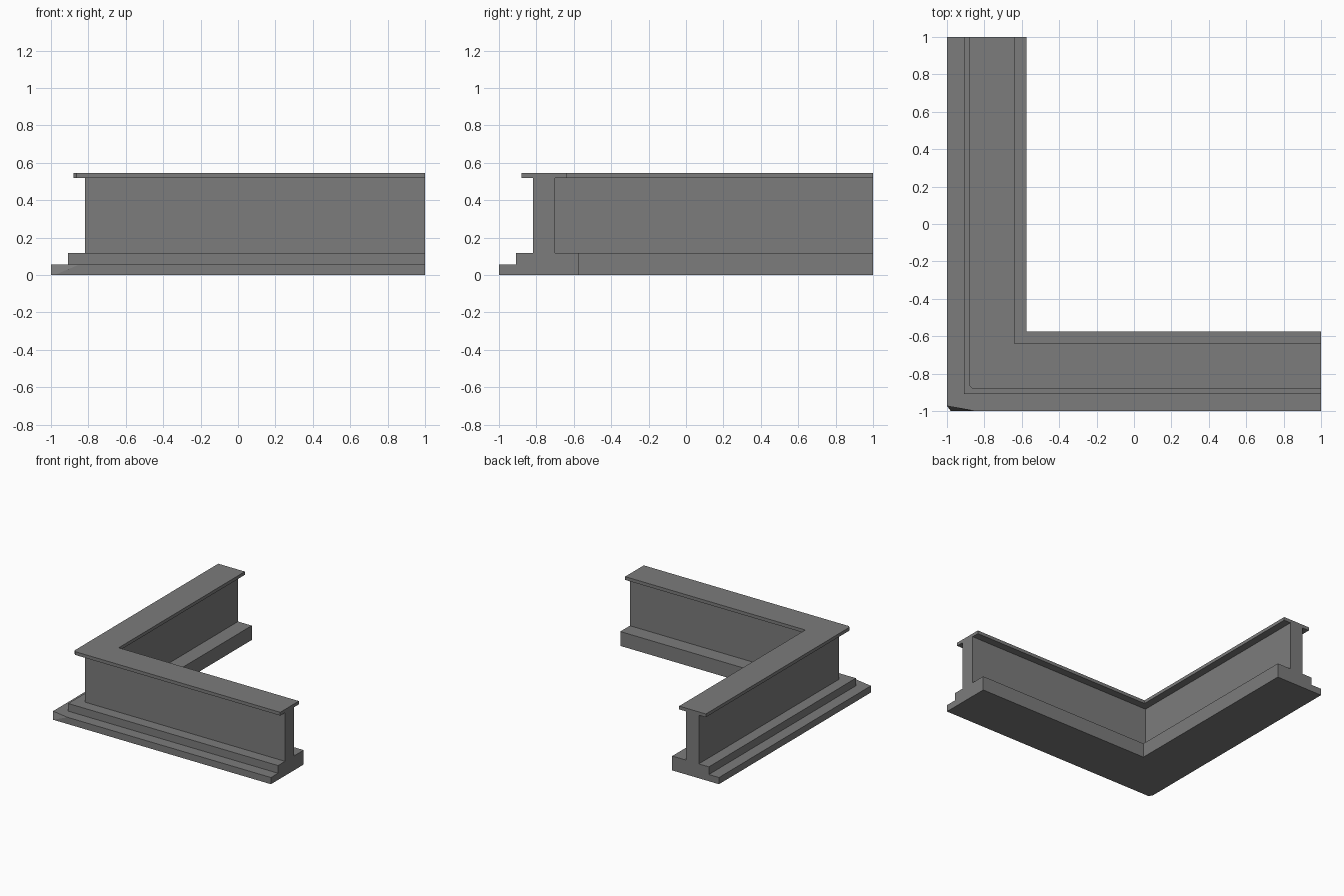
import bpy
import bmesh

cube = bpy.data.objects.get("Cube")
if cube:
    bpy.data.objects.remove(cube, do_unlink=True)

grey = bpy.data.materials.new("mid_grey")
grey.use_nodes = True
colour = (0.2, 0.2, 0.2, 1)
grey.diffuse_color = colour
grey.node_tree.nodes["Principled BSDF"].inputs["Base Color"].default_value = colour

# Wall cross-section: position, height, corner cut on the left leg and on the front leg
PROFILE = [
    (-1.0, 0.0, 0.027, 0.02), (-1.0, 0.055, 0.027, 0.15),    # plinth
    (-0.908, 0.055, 0, 0), (-0.908, 0.118, 0, 0),            # step
    (-0.817, 0.118, 0, 0), (-0.817, 0.518, 0, 0),            # outer wall
    (-0.88, 0.518, 0.016, 0.016), (-0.88, 0.545, 0.016, 0.016),  # cap
    (-0.638, 0.545, 0, 0), (-0.638, 0.518, 0, 0),
    (-0.7, 0.518, 0, 0), (-0.7, 0.118, 0, 0),                # inner wall
    (-0.575, 0.118, 0, 0), (-0.575, 0.0, 0, 0),              # inner plinth
]

# Sweep the section down the left leg, round the corner and along the front leg
bm = bmesh.new()
stations = [
    lambda d, a, b: (d, 1),
    lambda d, a, b: (d, d + a),
    lambda d, a, b: (d + b, d),
    lambda d, a, b: (1, d),
]
rings = [[bm.verts.new((*place(d, a, b), z)) for d, z, a, b in PROFILE]
         for place in stations]
count = len(PROFILE)
for first, second in zip(rings, rings[1:]):
    for i in range(count):
        j = (i + 1) % count
        bm.faces.new((first[i], first[j], second[j], second[i]))

# Close both open ends and merge the square corners
bm.faces.new(rings[0])
bm.faces.new(rings[-1])
bmesh.ops.remove_doubles(bm, verts=bm.verts, dist=0.0001)
bmesh.ops.recalc_face_normals(bm, faces=bm.faces)

mesh = bpy.data.meshes.new("corner_wall")
bm.to_mesh(mesh)
bm.free()
mesh.materials.append(grey)
wall = bpy.data.objects.new("corner_wall", mesh)
bpy.context.collection.objects.link(wall)
